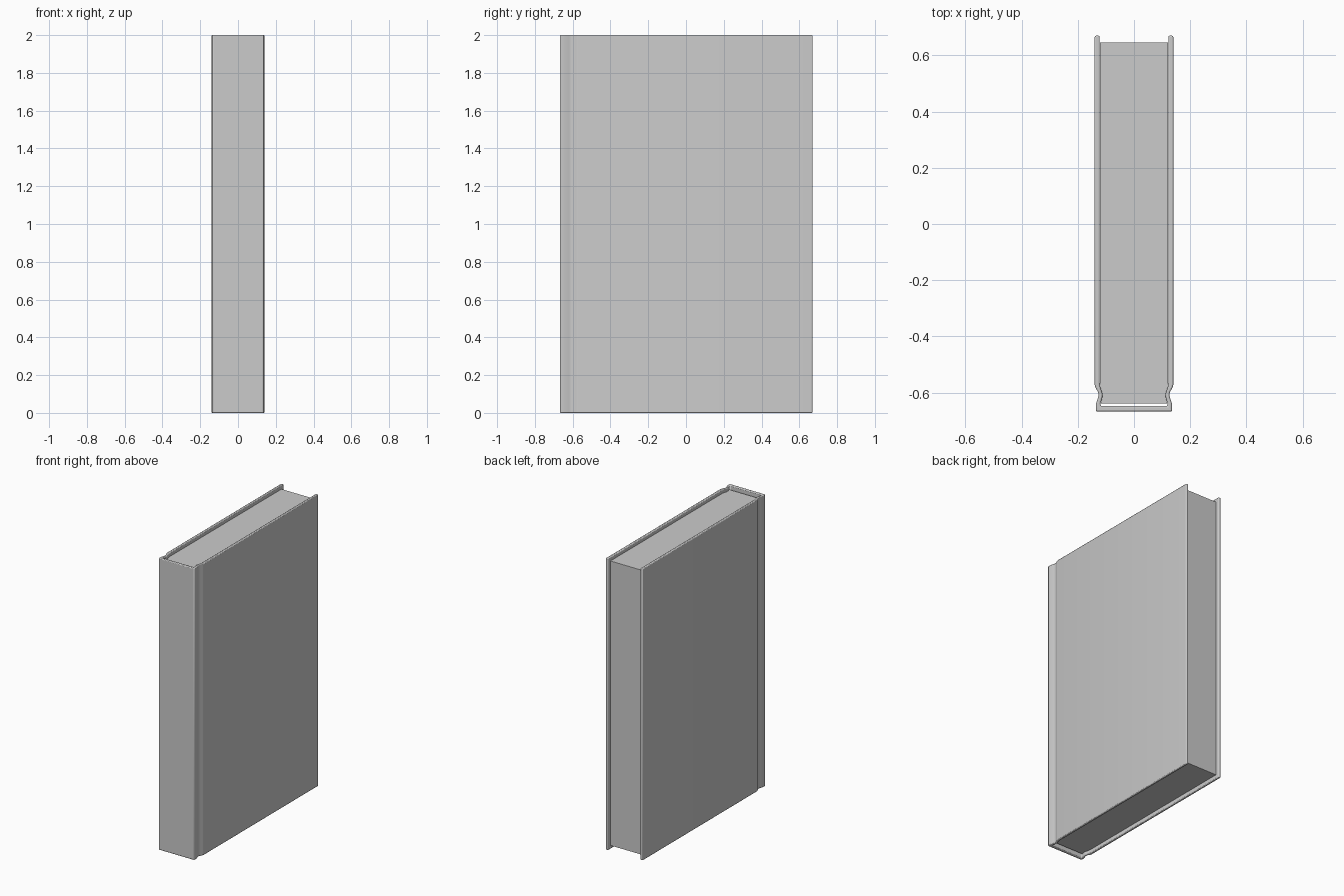
import bpy, bmesh

if "Cube" in bpy.data.objects:
    bpy.data.objects.remove(bpy.data.objects["Cube"])

def extrude_profile(name, half, z0, z1, bevel=0.0):
    """Mirror a half profile (x > 0) about x = 0 and extrude it upward."""
    pts = half + [(-x, y) for x, y in reversed(half)]
    bm = bmesh.new()
    face = bm.faces.new([bm.verts.new((x, y, z0)) for x, y in pts])
    top = bmesh.ops.extrude_face_region(bm, geom=[face])["geom"]
    bmesh.ops.translate(bm, vec=(0, 0, z1 - z0),
                        verts=[v for v in top if isinstance(v, bmesh.types.BMVert)])
    bmesh.ops.recalc_face_normals(bm, faces=bm.faces)
    mesh = bpy.data.meshes.new(name)
    bm.to_mesh(mesh)
    bm.free()
    obj = bpy.data.objects.new(name, mesh)
    bpy.context.collection.objects.link(obj)
    if bevel:
        mod = obj.modifiers.new("soft_edges", "BEVEL")
        mod.width = bevel
        mod.segments = 2
        mod.limit_method = "ANGLE"
        mod.angle_limit = 1.0
    bpy.ops.object.select_all(action="DESELECT")
    obj.select_set(True)
    bpy.context.view_layer.objects.active = obj
    bpy.ops.object.shade_smooth_by_angle()
    return obj

# Hard cover: inner wall, fore edge, outer board, hinge groove, spine
inner = [(0.118, -0.648), (0.119, -0.638), (0.113, -0.618), (0.112, -0.605),
         (0.120, -0.580), (0.122, -0.565), (0.122, 0.67)]
outer = [(0.140, 0.67), (0.140, -0.572), (0.137, -0.582), (0.128, -0.598),
         (0.126, -0.608), (0.128, -0.619), (0.135, -0.638), (0.136, -0.667)]
extrude_profile("cover", inner + outer, 0.0, 2.0, 0.005)

# Page block, recessed at top, bottom and fore edge
extrude_profile("pages", [(0.1215, 0.645), (0.1215, -0.58), (0.118, -0.60),
                          (0.118, -0.638)], 0.025, 1.975)
